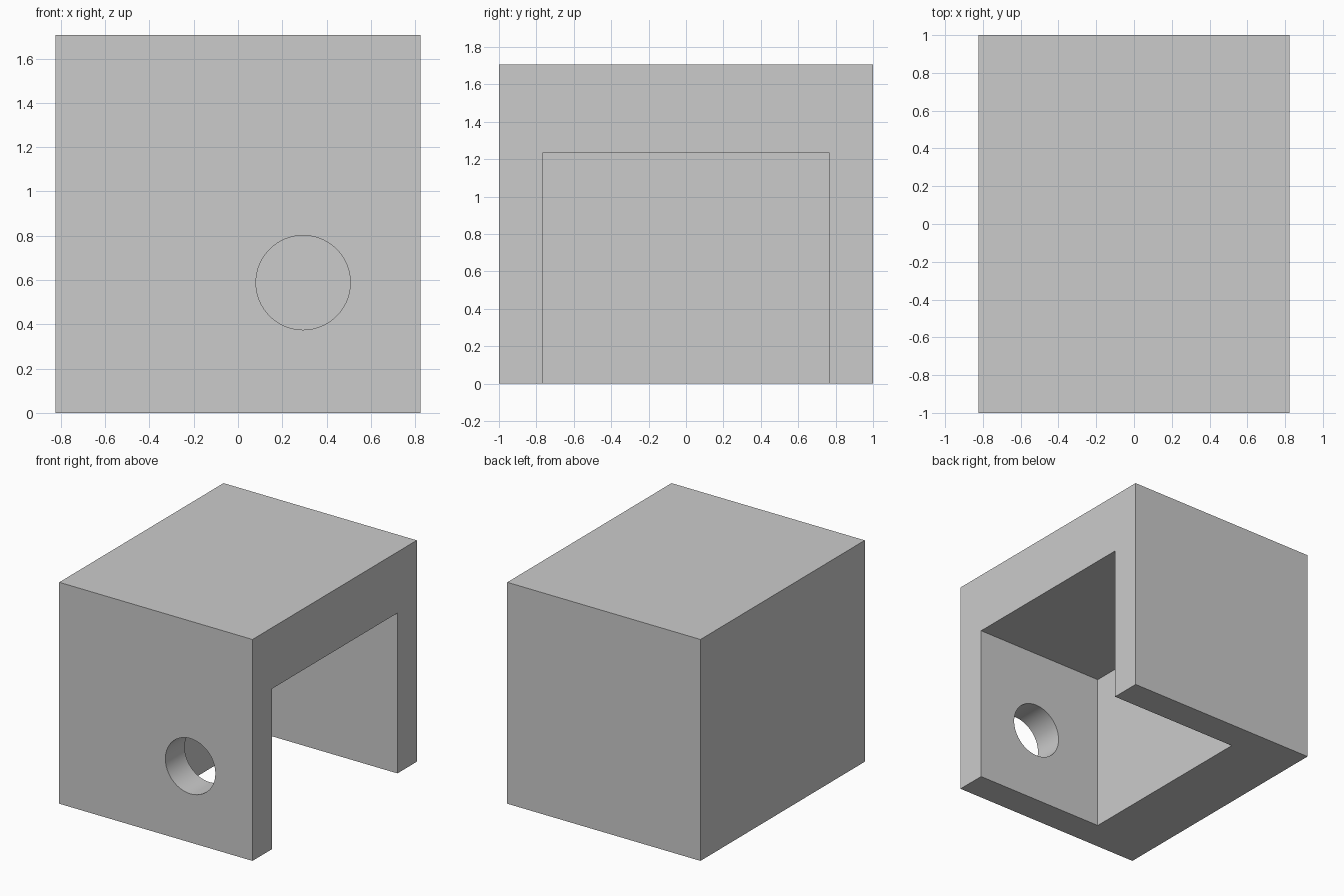
import bpy
import math

old = bpy.data.objects.get("Cube")
if old:
    bpy.data.objects.remove(old, do_unlink=True)

U = 2 / 17  # one design unit: the block is 17 units deep
WIDTH, DEPTH, HEIGHT = 14 * U, 17 * U, 14.5 * U
WALL = 2 * U
POCKET_DEPTH, POCKET_HEIGHT = 9.5 * U, 10.5 * U
EXTRA = 0.1  # cutter overshoot past open faces

grey = bpy.data.materials.new("light_grey")
grey.use_nodes = True
colour = (0.6, 0.6, 0.6, 1)
grey.diffuse_color = colour
grey.node_tree.nodes["Principled BSDF"].inputs["Base Color"].default_value = colour


def box(name, low, high):
    centre = [(a + b) / 2 for a, b in zip(low, high)]
    bpy.ops.mesh.primitive_cube_add(size=1, location=centre)
    obj = bpy.context.object
    obj.name = name
    obj.scale = [b - a for a, b in zip(low, high)]
    bpy.ops.object.transform_apply(location=True, rotation=True, scale=True)
    obj.data.materials.append(grey)
    return obj


def cut(target, cutter):
    cutter.hide_render = True
    mod = target.modifiers.new("cut", "BOOLEAN")
    mod.operation = "DIFFERENCE"
    mod.solver = "EXACT"
    mod.object = cutter
    bpy.ops.object.select_all(action="DESELECT")
    bpy.context.view_layer.objects.active = target
    target.select_set(True)
    bpy.ops.object.modifier_apply(modifier=mod.name)
    bpy.data.objects.remove(cutter, do_unlink=True)


# Solid block
block = box("bracket_block", (-WIDTH / 2, -DEPTH / 2, 0), (WIDTH / 2, DEPTH / 2, HEIGHT))

# Pocket, open below and on the left side
pocket = box("pocket_cutter",
             (WIDTH / 2 - POCKET_DEPTH, WALL - DEPTH / 2, -EXTRA),
             (WIDTH / 2 + EXTRA, DEPTH / 2 - WALL, POCKET_HEIGHT))
cut(block, pocket)

# Round hole through the front wall only
bpy.ops.mesh.primitive_cylinder_add(
    vertices=96, radius=1.81 * U, depth=2 * WALL,
    location=(2.5 * U, (WALL - DEPTH) / 2, 5 * U),
    rotation=(math.pi / 2, 0, 0))
hole = bpy.context.object
hole.name = "hole_cutter"
hole.data.materials.append(grey)
cut(block, hole)

# Smooth hole wall, crisp edges
bpy.ops.object.shade_smooth_by_angle(angle=math.radians(30))
